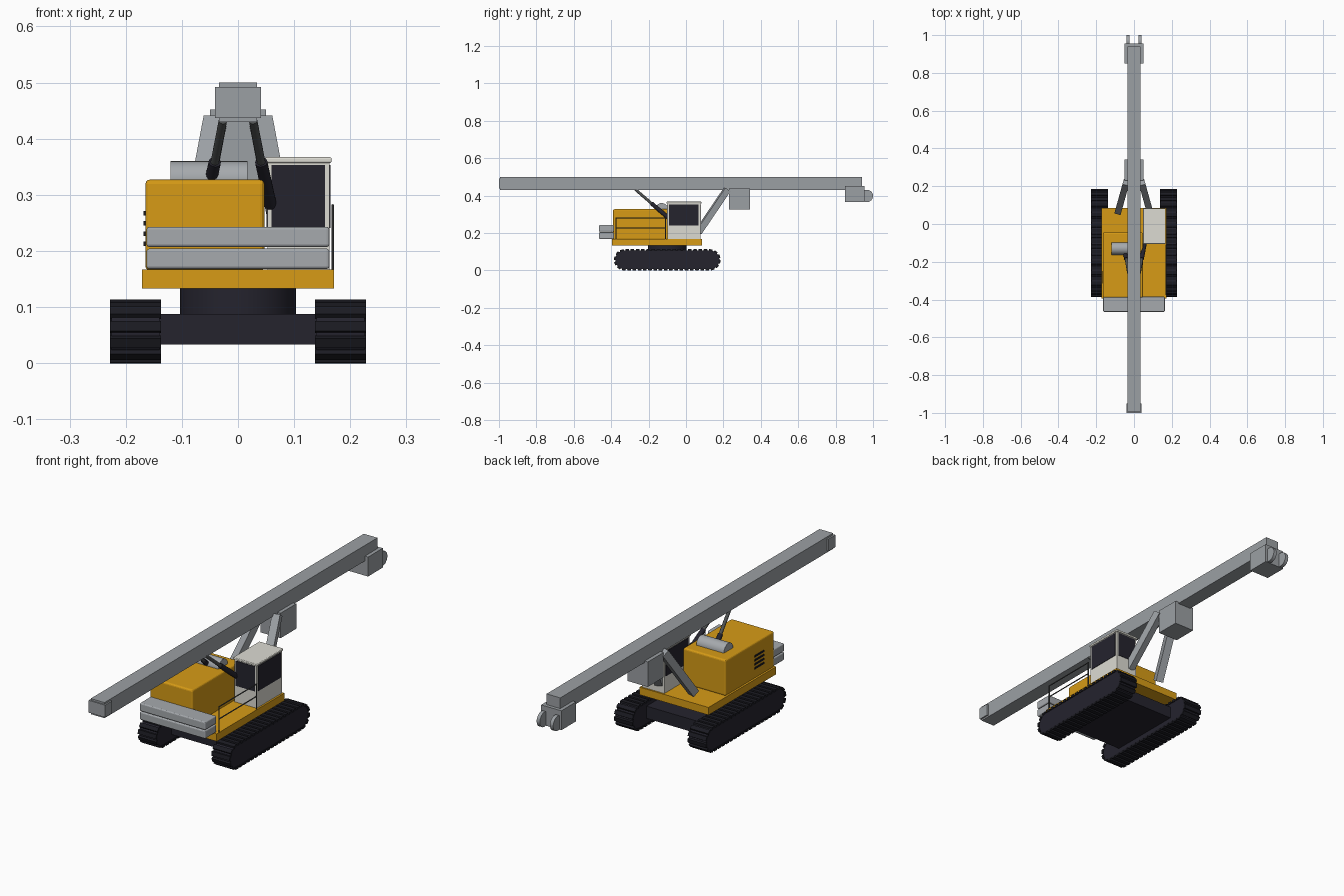
import bpy, bmesh, math
from mathutils import Vector

if "Cube" in bpy.data.objects:
    bpy.data.objects.remove(bpy.data.objects["Cube"])


def material(name, *rgb):
    m = bpy.data.materials.new(name)
    m.use_nodes = True
    m.diffuse_color = (*rgb, 1)
    m.node_tree.nodes["Principled BSDF"].inputs["Base Color"].default_value = (*rgb, 1)
    return m


YELLOW = material("machine yellow", 0.68, 0.33, 0.008)
GREY = material("steel grey", 0.33, 0.35, 0.37)
PALE = material("weight grey", 0.38, 0.40, 0.42)
WHITE = material("cab white", 0.72, 0.71, 0.65)
DARK = material("frame charcoal", 0.018, 0.017, 0.027)
TREAD = material("tread black", 0.011, 0.011, 0.016)
ROD = material("rod grey", 0.075, 0.08, 0.08)


def finish(ob, name, mat, bevel=0):
    ob.name = ob.data.name = name
    ob.data.materials.append(mat)
    if bevel:
        b = ob.modifiers.new("bevel", "BEVEL")
        b.width, b.segments = bevel, 3
    return ob


def box(name, x, y, z, mat, bevel=0):
    """Box from (min, max) pairs along each axis."""
    bpy.ops.mesh.primitive_cube_add(size=1, location=[sum(p) / 2 for p in (x, y, z)])
    ob = bpy.context.object
    for v in ob.data.vertices:
        v.co = [c * (p[1] - p[0]) for c, p in zip(v.co, (x, y, z))]
    return finish(ob, name, mat, bevel)


def rod(name, a, b, r, mat, sides=24):
    a, b = Vector(a), Vector(b)
    bpy.ops.mesh.primitive_cylinder_add(vertices=sides, radius=r, depth=(b - a).length,
                                        location=(a + b) / 2)
    ob = bpy.context.object
    ob.rotation_euler = (b - a).to_track_quat("Z", "Y").to_euler()
    bpy.ops.object.shade_smooth_by_angle(angle=math.radians(35))
    return finish(ob, name, mat)


def beam(name, a, b, w, mat):
    a, b = Vector(a), Vector(b)
    h, l = w / 2, (b - a).length / 2
    ob = box(name, (-h, h), (-h, h), (-l, l), mat)
    ob.location = (a + b) / 2
    ob.rotation_euler = (b - a).to_track_quat("Z", "Y").to_euler()
    return ob


def new_mesh(name, bm, mat):
    bmesh.ops.recalc_face_normals(bm, faces=bm.faces[:])
    me = bpy.data.meshes.new(name)
    bm.to_mesh(me)
    bm.free()
    ob = bpy.data.objects.new(name, me)
    bpy.context.collection.objects.link(ob)
    return finish(ob, name, mat)


def prism(bm, x0, x1, points):
    """Extrude a y-z outline from x0 to x1."""
    face = bm.faces.new([bm.verts.new((x0, y, z)) for y, z in points])
    ext = bmesh.ops.extrude_face_region(bm, geom=[face])["geom"]
    moved = [v for v in ext if isinstance(v, bmesh.types.BMVert)]
    bmesh.ops.translate(bm, verts=moved, vec=(x1 - x0, 0, 0))


# Crawler tracks: rounded core with raised pads around the loop
TY, TZ, HALF, R, PADS = -0.1, 0.0565, 0.2285, 0.05, 44


def loop_point(d):
    """Position and outward direction at distance d along the track loop."""
    straight, arc = 2 * HALF, math.pi * R
    side, d = divmod(d, straight + arc)
    s = -1 if side % 2 else 1
    if d < straight:
        p, n = (-HALF + d, R), (0, 1)
    else:
        t = (d - straight) / R
        n = (math.sin(t), math.cos(t))
        p = (HALF + R * n[0], R * n[1])
    return Vector((TY + s * p[0], TZ + s * p[1])), Vector((s * n[0], s * n[1]))


length = 4 * HALF + 2 * math.pi * R
for side, s in (("left", 1), ("right", -1)):
    bm = bmesh.new()
    prism(bm, s * 0.14, s * 0.225, [loop_point(length * i / 88)[0] for i in range(88)])
    new_mesh(side + "_track_core", bm, DARK)
    bm = bmesh.new()
    for i in range(PADS):
        p, n = loop_point(length * (i + 0.5) / PADS)
        t = Vector((n.y, -n.x))
        prism(bm, s * 0.137, s * 0.228,
              [p - t * 0.011 - n * 0.004, p + t * 0.011 - n * 0.004,
               p + t * 0.009 + n * 0.0065, p - t * 0.009 + n * 0.0065])
    new_mesh(side + "_track_pads", bm, TREAD)

# Undercarriage and slewing deck
box("undercarriage", (-0.145, 0.145), (-0.27, 0.08), (0.033, 0.088), DARK)
rod("turntable", (0, -0.1, 0.08), (0, -0.1, 0.135), 0.103, DARK, 40)
box("deck", (-0.171, 0.171), (-0.395, 0.085), (0.133, 0.167), YELLOW)

# Engine house with vents and exhaust
box("engine_house", (-0.165, 0.047), (-0.39, -0.045), (0.165, 0.327), YELLOW, 0.008)
for i in range(4):
    z = 0.209 + i * 0.018
    box(f"vent_{i + 1}", (-0.168, -0.163), (-0.315, -0.25), (z, z + 0.008), TREAD)
rod("muffler", (-0.12, -0.13, 0.327), (0.017, -0.13, 0.327), 0.033, PALE, 32)

# Counterweight slabs
for name, z in (("lower", 0.168), ("upper", 0.207)):
    box(name + "_counterweight", (-0.163, 0.163), (-0.465, -0.385), (z, z + 0.036), PALE, 0.005)

# Cab with window plates on each side
box("cab", (0.053, 0.163), (-0.1, 0.078), (0.167, 0.358), WHITE)
box("cab_roof", (0.048, 0.167), (-0.105, 0.083), (0.357, 0.367), WHITE, 0.003)
glass = (0.241, 0.353)
for name, y in (("rear", -0.1), ("front", 0.078)):
    box(name + "_cab_window", (0.06, 0.155), (y - 0.002, y + 0.002), glass, DARK)
for name, x in (("inner", 0.053), ("outer", 0.163)):
    box(name + "_cab_window", (x - 0.002, x + 0.002), (-0.092, 0.068), glass, DARK)

# Walkway handrail
for i, y in enumerate((-0.375, -0.11)):
    rod(f"rail_post_{i + 1}", (0.169, y, 0.165), (0.169, y, 0.283), 0.0025, ROD, 8)
for name, z in (("top", 0.281), ("middle", 0.226)):
    rod(name + "_rail", (0.169, -0.375, z), (0.169, -0.11, z), 0.0025, ROD, 8)

# Long mast with end cap and head block
box("mast", (-0.034, 0.034), (-0.995, 0.94), (0.43, 0.5), GREY)
box("mast_end_cap", (-0.041, 0.041), (-1.0, -0.95), (0.437, 0.492), GREY)
box("mast_head", (-0.05, 0.05), (0.85, 0.955), (0.365, 0.452), GREY)
box("mast_pivot_block", (-0.05, 0.05), (0.23, 0.342), (0.325, 0.437), GREY)

# Paired parts: head sheaves, support legs, hydraulic cylinders
for side, s in (("left", 1), ("right", -1)):
    rod(side + "_sheave", (s * 0.025, 0.967, 0.398), (s * 0.041, 0.967, 0.398), 0.033, GREY, 32)
    beam(side + "_support_leg", (s * 0.084, 0.065, 0.203), (s * 0.041, 0.22, 0.432), 0.034, GREY)
    top, mid, low = [Vector((s * x, y, z)) for x, y, z in
                     ((0.027, -0.27, 0.432), (0.043, -0.175, 0.35), (0.058, -0.095, 0.282))]
    rod(side + "_cylinder_rod", top, mid, 0.0075, ROD, 16)
    rod(side + "_cylinder_body", mid + (top - mid) * 0.1, low, 0.011, DARK, 16)
